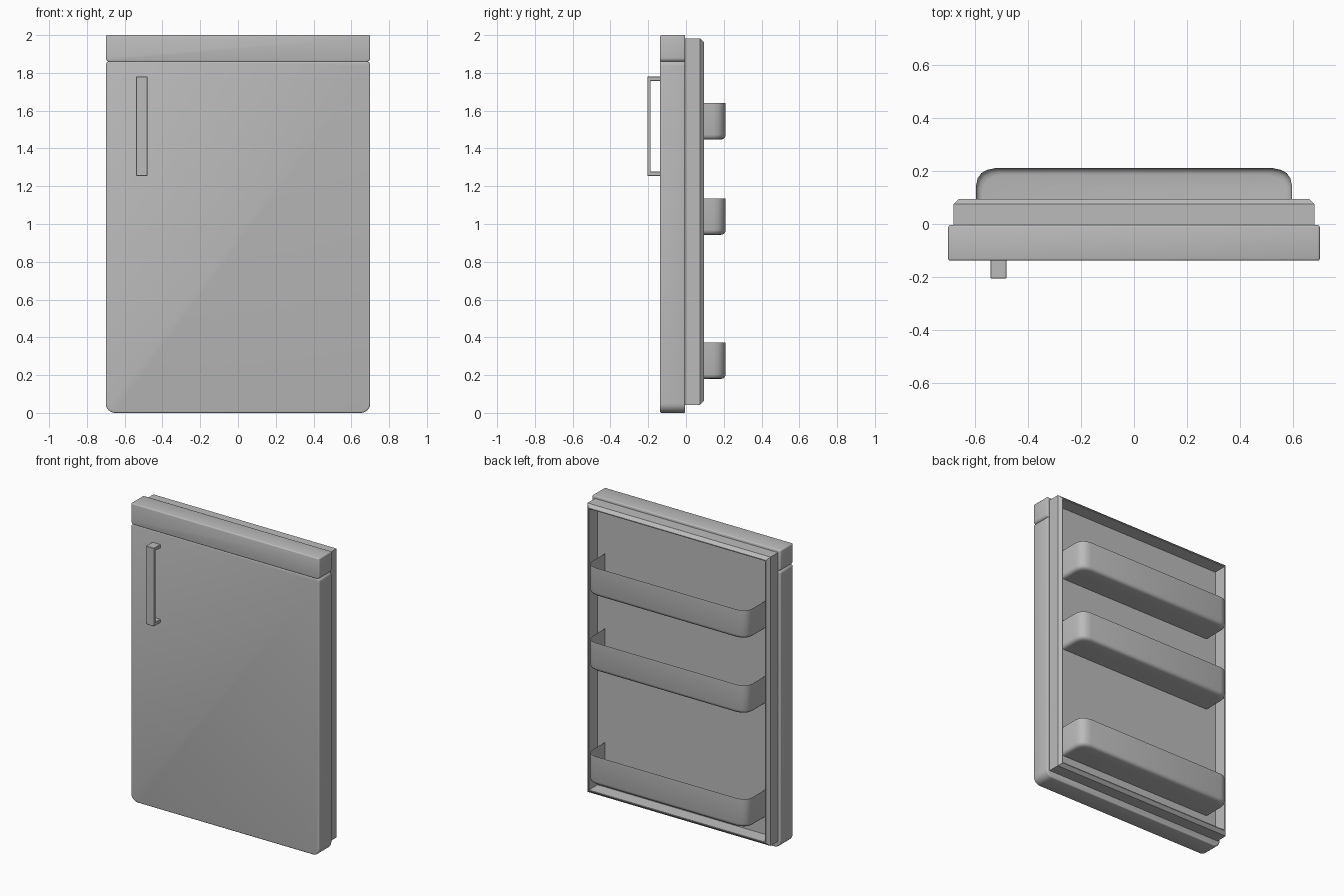
import bpy, bmesh, math

if "Cube" in bpy.data.objects:
    bpy.data.objects.remove(bpy.data.objects["Cube"])

grey = bpy.data.materials.new("light grey")
grey.diffuse_color = (0.5, 0.5, 0.5, 1)
grey.use_nodes = True
grey.node_tree.nodes["Principled BSDF"].inputs["Base Color"].default_value = grey.diffuse_color


def finish(name, bm, bevel=0.0, segments=2, angle=40):
    bmesh.ops.recalc_face_normals(bm, faces=bm.faces)
    mesh = bpy.data.meshes.new(name)
    bm.to_mesh(mesh)
    bm.free()
    mesh.materials.append(grey)
    ob = bpy.data.objects.new(name, mesh)
    bpy.context.collection.objects.link(ob)
    bpy.ops.object.select_all(action='DESELECT')
    ob.select_set(True)
    bpy.context.view_layer.objects.active = ob
    if bevel:
        mod = ob.modifiers.new("soft edges", 'BEVEL')
        mod.width, mod.segments = bevel, segments
        mod.limit_method, mod.angle_limit = 'ANGLE', math.radians(40)
        bpy.ops.object.modifier_apply(modifier=mod.name)
    bpy.ops.object.shade_smooth_by_angle(angle=math.radians(angle))
    return ob


def loft(bm, rings, closed=True):
    """Skin a list of equal-length rings of points."""
    rows = [[bm.verts.new(p) for p in ring] for ring in rings]
    n = len(rows[0])
    for a, b in zip(rows, rows[1:]):
        for i in range(n if closed else n - 1):
            j = (i + 1) % n
            bm.faces.new((a[i], a[j], b[j], b[i]))
    return rows


def slab_outline(hw, z0, z1, r_low, r_high, steps=6):
    """Front outline with separate lower and upper corner radii."""
    pts = []
    for sx, z, r, start in ((1, z0, r_low, -90), (1, z1, r_high, 0),
                            (-1, z1, r_high, 90), (-1, z0, r_low, 180)):
        sz = 1 if z == z0 else -1
        cx, cz = sx * (hw - r), z + sz * r
        for k in range(steps + 1 if r else 1):
            a = math.radians(start + 90 * k / steps)
            pts.append((cx + r * math.cos(a), cz + r * math.sin(a)))
    return pts


def slab(name, z0, z1, r_low, r_high):
    bm = bmesh.new()
    outline = slab_outline(0.70, z0, z1, r_low, r_high)
    rows = loft(bm, [[(x, y, z) for x, z in outline] for y in (-0.138, -0.004)])
    for row in rows:
        bm.faces.new(row)
    finish(name, bm, 0.008, 3)


# Outer door panel and the band across its top
slab("door_panel", 0.0, 1.862, 0.05, 0.022)
slab("top_band", 1.858, 2.0, 0.022, 0)

# Inner liner: a shallow tray with a thin chamfered rim
bm = bmesh.new()
rings = []
for inset, y in ((0, -0.006), (0, 0.075), (0.02, 0.095), (0.026, 0.095), (0.03, 0.01)):
    w, lo, hi = 0.68 - inset, 0.043 + inset, 1.982 - inset
    rings.append([(-w, y, lo), (w, y, lo), (w, y, hi), (-w, y, hi)])
rows = loft(bm, rings)
bm.faces.new(rows[0])
bm.faces.new(rows[-1])
finish("inner_liner", bm)


# Storage bins: open-topped thin shells with rounded lower edges
def bin_ring(inset, z):
    half = [(0.595, 0.01), (0.595, 0.145), (0.589, 0.172), (0.575, 0.192),
            (0.553, 0.204), (0.525, 0.21)]
    half = [(x - inset, y - (inset if y > 0.02 else 0)) for x, y in half]
    return [(x, y, z) for x, y in half] + [(-x, y, z) for x, y in reversed(half)]


for name, z0, z1 in (("lower_bin", 0.18, 0.373), ("middle_bin", 0.943, 1.136),
                     ("upper_bin", 1.447, 1.64)):
    bm = bmesh.new()
    rows = loft(bm, [bin_ring(0, z1), bin_ring(0, z0 + 0.025), bin_ring(0.003, z0 + 0.012),
                     bin_ring(0.012, z0 + 0.003), bin_ring(0.025, z0)], closed=False)
    bm.faces.new(rows[-1])
    finish(name, bm)

# Handle: a square-cornered bracket
bm = bmesh.new()
side = [(-0.13, 1.255), (-0.205, 1.255), (-0.205, 1.78), (-0.13, 1.78),
        (-0.13, 1.757), (-0.187, 1.757), (-0.187, 1.278), (-0.13, 1.278)]
rows = loft(bm, [[(x, y, z) for y, z in side] for x in (-0.54, -0.48)])
for row in rows:
    bm.faces.new(row)
finish("handle", bm, 0.002, 1, 30)
